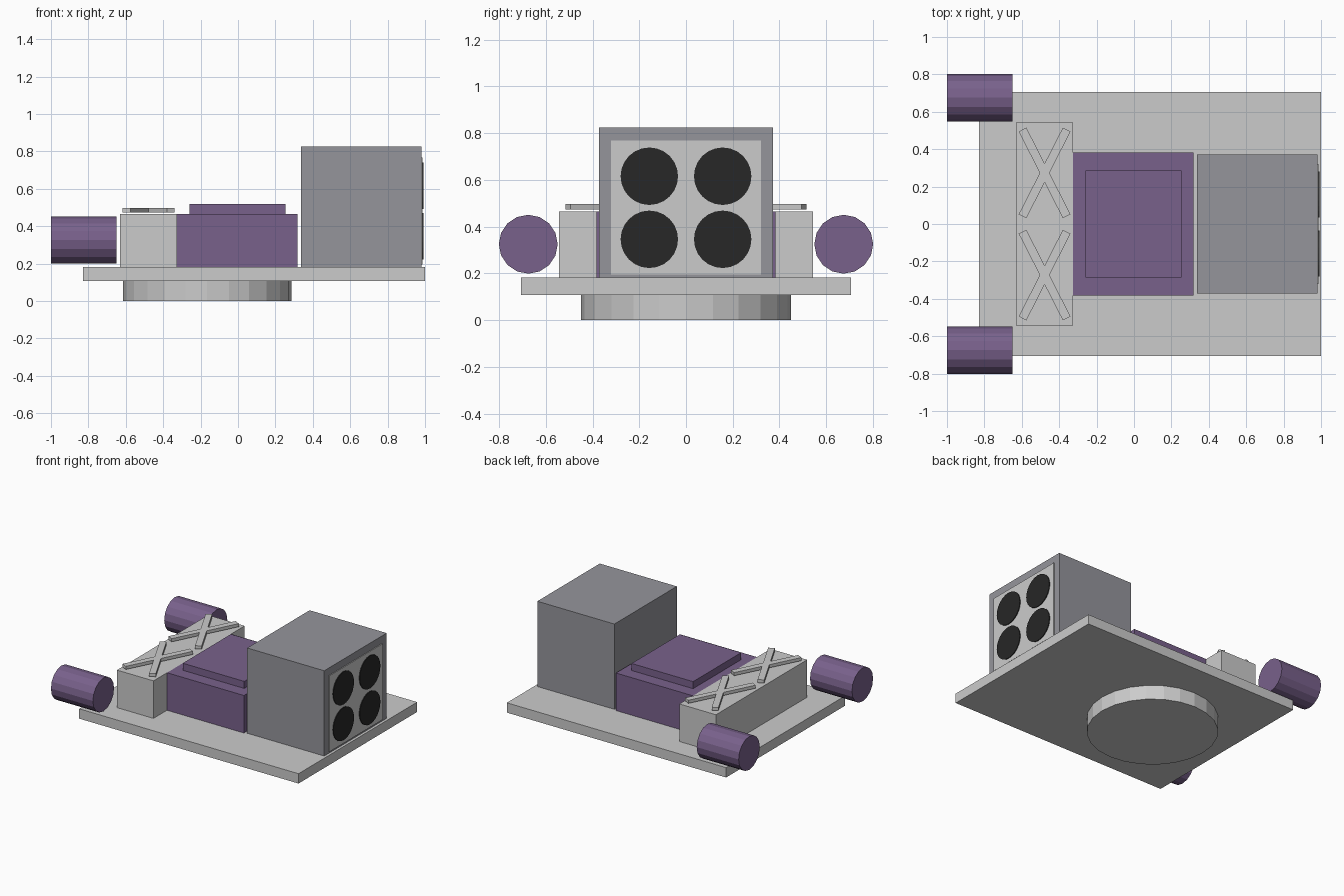
import bpy
import bmesh
from math import pi, sin, cos, radians
from mathutils import Matrix, Vector

if "Cube" in bpy.data.objects:
    bpy.data.objects.remove(bpy.data.objects["Cube"])


def material(name, rgb):
    m = bpy.data.materials.new(name)
    m.diffuse_color = (*rgb, 1)
    m.use_nodes = True
    m.node_tree.nodes["Principled BSDF"].inputs["Base Color"].default_value = m.diffuse_color
    return m


PURPLE = material("purple", (0.19, 0.12, 0.26))
SLATE = material("slate", (0.30, 0.30, 0.33))
BLACK = material("black", (0.02, 0.02, 0.02))


def finish(name, bm, mat=None):
    bmesh.ops.recalc_face_normals(bm, faces=bm.faces)
    mesh = bpy.data.meshes.new(name)
    bm.to_mesh(mesh)
    bm.free()
    if mat:
        mesh.materials.append(mat)
    obj = bpy.data.objects.new(name, mesh)
    bpy.context.collection.objects.link(obj)
    return obj


def box(name, x, y, z, mat=None):
    """Box from (min, max) ranges."""
    bm = bmesh.new()
    size = [r[1] - r[0] for r in (x, y, z)]
    mid = [(r[0] + r[1]) / 2 for r in (x, y, z)]
    bmesh.ops.create_cube(bm, size=1, matrix=Matrix.Translation(mid) @ Matrix.Diagonal((*size, 1)))
    return finish(name, bm, mat)


def cylinder(name, centre, radius, depth, sides, along_x=False, mat=None):
    bm = bmesh.new()
    m = Matrix.Translation(centre)
    if along_x:
        m = m @ Matrix.Rotation(pi / 2, 4, 'Y')
    bmesh.ops.create_cone(bm, cap_ends=True, segments=sides, radius1=radius,
                          radius2=radius, depth=depth, matrix=m)
    return finish(name, bm, mat)


def cross(name, x, y, z, height, half_len, half_width, tilt):
    """Flat X: two bars tilted either side of the y axis, in one outline."""
    bm = bmesh.new()
    arms = [pi / 2 - tilt, pi / 2 + tilt, 3 * pi / 2 - tilt, 3 * pi / 2 + tilt]
    verts = []
    for i, a in enumerate(arms):
        d, n = Vector((cos(a), sin(a), 0)), Vector((-sin(a), cos(a), 0))
        gap = ((arms[(i + 1) % 4] - a) % (2 * pi)) / 2
        r = half_width / sin(gap)
        inner = Vector((cos(a + gap), sin(a + gap), 0)) * r
        for p in (d * half_len - n * half_width, d * half_len + n * half_width, inner):
            verts.append(bm.verts.new(p + Vector((x, y, z))))
    face = bm.faces.new(verts)
    top = bmesh.ops.extrude_face_region(bm, geom=[face])["geom"]
    bmesh.ops.translate(bm, vec=(0, 0, height),
                        verts=[v for v in top if isinstance(v, bmesh.types.BMVert)])
    return finish(name, bm)


# Base plate and turntable
box("base_plate", (-0.83, 1.0), (-0.707, 0.707), (0.108, 0.182))
cylinder("turntable", (-0.165, 0, 0.055), 0.45, 0.11, 24)

# Central purple housing with raised lid
box("centre_housing", (-0.325, 0.317), (-0.382, 0.382), (0.18, 0.465), PURPLE)
box("centre_lid", (-0.26, 0.253), (-0.287, 0.287), (0.46, 0.518), PURPLE)

# Rear block and side cylinders
box("rear_block", (-0.63, -0.325), (-0.543, 0.543), (0.18, 0.465))
for side, s in (("left", -1), ("right", 1)):
    cross(f"{side}_cross", -0.478, s * 0.273, 0.473, 0.024, 0.26, 0.023, radians(27))
    cylinder(f"{side}_side_cylinder", (-0.825, s * 0.675, 0.325), 0.126, 0.35, 16, True, PURPLE)

# Launcher box with face panel and four tube openings
box("launcher_box", (0.337, 0.98), (-0.372, 0.372), (0.18, 0.825), SLATE)
box("launcher_panel", (0.97, 0.986), (-0.32, 0.32), (0.195, 0.768))
for row, z in (("lower", 0.346), ("upper", 0.616)):
    for side, y in (("left", -0.157), ("right", 0.157)):
        cylinder(f"{row}_{side}_tube", (0.982, y, z), 0.123, 0.02, 24, True, BLACK)
